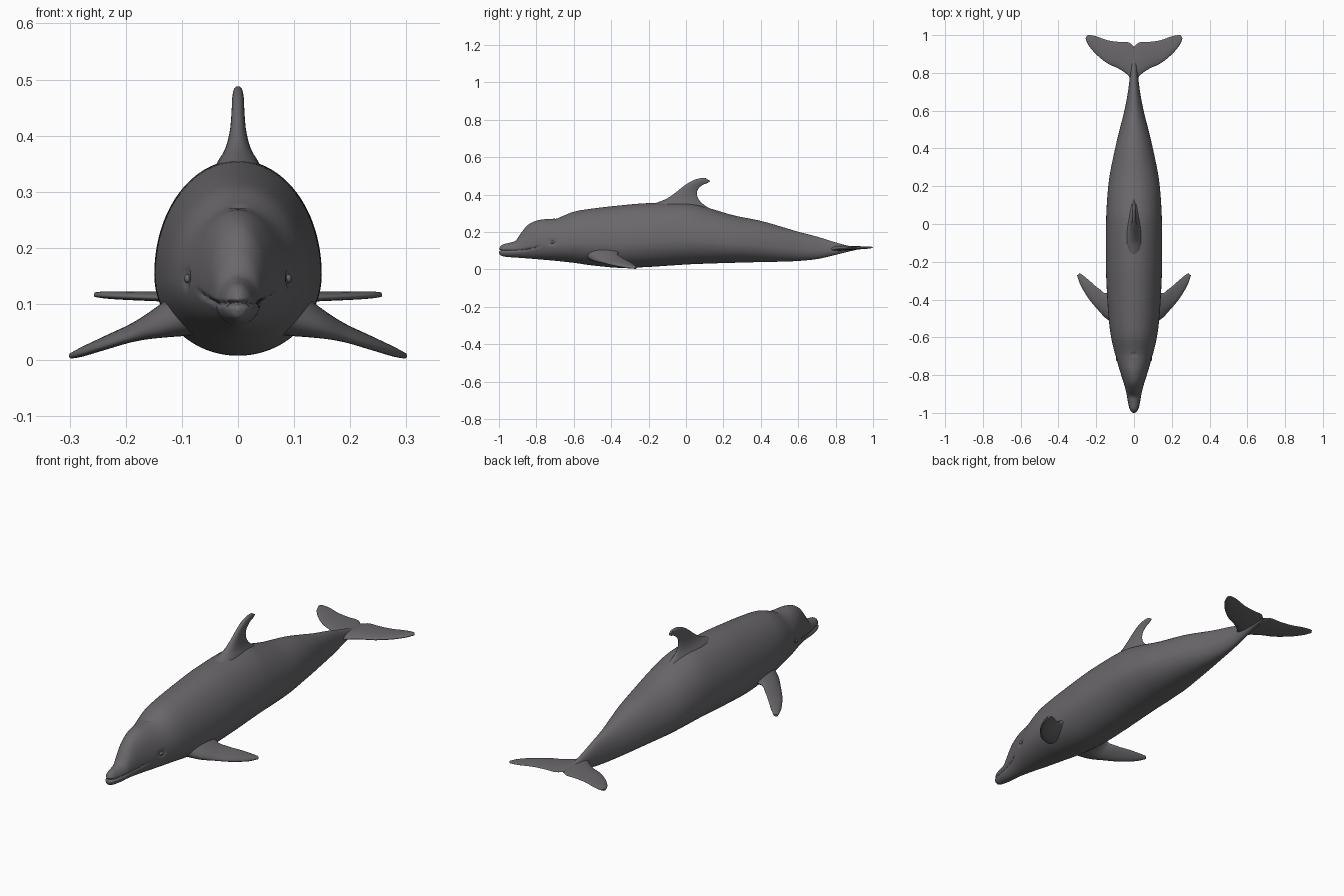
import bpy, bmesh, math
from mathutils import Vector

skin = bpy.data.materials.new("dark grey skin")
skin.diffuse_color = (0.145, 0.138, 0.148, 1)


def smooth_rows(rows, n):
    """Catmull-Rom interpolation between rows of numbers."""
    out = []
    for i in range(len(rows) - 1):
        p0, p1, p2 = rows[max(i - 1, 0)], rows[i], rows[i + 1]
        p3 = rows[min(i + 2, len(rows) - 1)]
        for k in range(n):
            t = k / n
            out.append([b + 0.5 * t * (c - a + t * (2 * a - 5 * b + 4 * c - d
                        + t * (3 * (b - c) + d - a)))
                        for a, b, c, d in zip(p0, p1, p2, p3)])
    return out + [list(rows[-1])]


def finish(obj):
    obj.data.materials.append(skin)
    bpy.ops.object.select_all(action='DESELECT')
    obj.select_set(True)
    bpy.context.view_layer.objects.active = obj
    bpy.ops.object.shade_smooth_by_angle(angle=math.radians(60))
    return obj


def skin_rings(name, rings):
    """Close a stack of point rings into one solid."""
    bm = bmesh.new()
    loops = [[bm.verts.new(p) for p in ring] for ring in rings]
    n = len(loops[0])
    for a, b in zip(loops, loops[1:]):
        for i in range(n):
            j = (i + 1) % n
            bm.faces.new((a[i], a[j], b[j], b[i]))
    bm.faces.new(loops[0])
    bm.faces.new(loops[-1])
    bmesh.ops.recalc_face_normals(bm, faces=bm.faces)
    mesh = bpy.data.meshes.new(name)
    bm.to_mesh(mesh)
    bm.free()
    obj = bpy.data.objects.new(name, mesh)
    bpy.context.collection.objects.link(obj)
    return finish(obj)


def fin(name, rows, normal, side=1):
    """Rows: leading edge xyz, trailing edge xyz, half thickness."""
    normal = Vector(normal).normalized()
    rings = []
    for r in smooth_rows(rows, 6):
        lead, trail = Vector(r[:3]), Vector(r[3:6])
        ring = []
        for k in range(32):
            a = math.tau * k / 32
            c, s = math.cos(a), math.sin(a)
            p = (lead + trail) / 2 + (lead - trail) / 2 * c + normal * r[6] * s * (1 + 0.35 * c)
            ring.append((p.x * side, p.y, p.z))
        rings.append(ring)
    return skin_rings(name, rings)


# Body stations: y, belly z, back z, half width
stations = [
    (-1.0, 0.088, 0.106, 0.004), (-0.993, 0.076, 0.122, 0.015),
    (-0.975, 0.069, 0.135, 0.025), (-0.94, 0.065, 0.143, 0.033),
    (-0.91, 0.063, 0.155, 0.038), (-0.88, 0.061, 0.197, 0.044),
    (-0.84, 0.058, 0.241, 0.055), (-0.78, 0.053, 0.265, 0.074),
    (-0.69, 0.045, 0.274, 0.100), (-0.6, 0.035, 0.308, 0.121),
    (-0.5, 0.021, 0.325, 0.134), (-0.35, 0.008, 0.342, 0.144),
    (-0.2, 0.013, 0.354, 0.149), (0.0, 0.026, 0.354, 0.148),
    (0.12, 0.031, 0.328, 0.143), (0.25, 0.035, 0.29, 0.130),
    (0.4, 0.039, 0.259, 0.100), (0.5, 0.041, 0.231, 0.076),
    (0.6, 0.045, 0.201, 0.051), (0.7, 0.055, 0.175, 0.032),
    (0.79, 0.075, 0.147, 0.021), (0.87, 0.095, 0.126, 0.015),
    (0.935, 0.110, 0.121, 0.006)]


def mouth_height(y):
    t = max(0.0, (y + 0.92) / 0.15)
    return 0.101 + 0.025 * t * t


def body_point(row, a):
    y, low, high, w = row
    mid = low + (high - low) * 0.4
    c, s = math.cos(a), math.sin(a)
    x = w * c
    z = mid + s * ((high - mid) if s > 0 else (mid - low))
    # Mouth crease, fading out at the corner
    if y < -0.77:
        fade = min(1.0, (-0.77 - y) / 0.03)
        g = fade * math.exp(-((z - mouth_height(y)) / 0.0045) ** 2)
        x -= math.copysign(min(abs(x), 0.006 * g), x)
        if y < -0.985:
            y += 0.008 * g
    # Eye socket
    d = math.hypot((y + 0.715) / 1.3, z - 0.145)
    x *= 1 - 0.05 * math.exp(-((d - 0.011) / 0.006) ** 2)
    # Blowhole
    if s > 0:
        d = math.hypot(x / 1.5, y + 0.69)
        z -= 0.007 * math.exp(-(d / 0.008) ** 2)
    return (x, y, z)


skin_rings("body", [[body_point(r, math.tau * k / 96) for k in range(96)]
                    for r in smooth_rows(stations, 12)])

# Swept-back dorsal fin
fin("dorsal_fin", [
    (0, -0.24, 0.325, 0, 0.22, 0.28, 0.055),
    (0, -0.15, 0.359, 0, 0.115, 0.333, 0.036),
    (0, -0.10, 0.380, 0, 0.072, 0.368, 0.022),
    (0, -0.055, 0.411, 0, 0.058, 0.402, 0.014),
    (0, -0.01, 0.447, 0, 0.066, 0.431, 0.011),
    (0, 0.03, 0.472, 0, 0.09, 0.452, 0.010),
    (0, 0.07, 0.486, 0, 0.115, 0.462, 0.008),
    (0, 0.105, 0.488, 0, 0.13, 0.472, 0.005)], (1, 0, 0))

for label, side in (("left", 1), ("right", -1)):
    # Side flippers
    fin(label + "_flipper", [
        (0.06, -0.55, 0.085, 0.06, -0.30, 0.12, 0.050),
        (0.14, -0.505, 0.056, 0.14, -0.365, 0.085, 0.024),
        (0.19, -0.455, 0.040, 0.185, -0.343, 0.063, 0.013),
        (0.24, -0.395, 0.024, 0.23, -0.305, 0.042, 0.010),
        (0.282, -0.325, 0.011, 0.262, -0.278, 0.025, 0.008),
        (0.301, -0.272, 0.006, 0.287, -0.260, 0.012, 0.005)],
        (0.3, -0.2, 1), side)
    # Tail flukes
    fin(label + "_fluke", [
        (0, 0.74, 0.110, 0, 0.938, 0.117, 0.013),
        (0.03, 0.785, 0.110, 0.03, 0.962, 0.118, 0.012),
        (0.08, 0.822, 0.110, 0.08, 0.964, 0.118, 0.010),
        (0.14, 0.850, 0.111, 0.14, 0.973, 0.118, 0.008),
        (0.20, 0.898, 0.113, 0.195, 0.992, 0.118, 0.007),
        (0.24, 0.945, 0.115, 0.225, 0.999, 0.118, 0.006),
        (0.257, 0.982, 0.116, 0.247, 1.0, 0.118, 0.004)], (0, 0, 1), side)
    # Eyes
    bpy.ops.mesh.primitive_uv_sphere_add(segments=20, ring_count=12, radius=0.009,
                                         location=(side * 0.089, -0.715, 0.145))
    eye = bpy.context.object
    eye.name = label + "_eye"
    eye.scale = (0.8, 1.2, 0.9)
    finish(eye)
